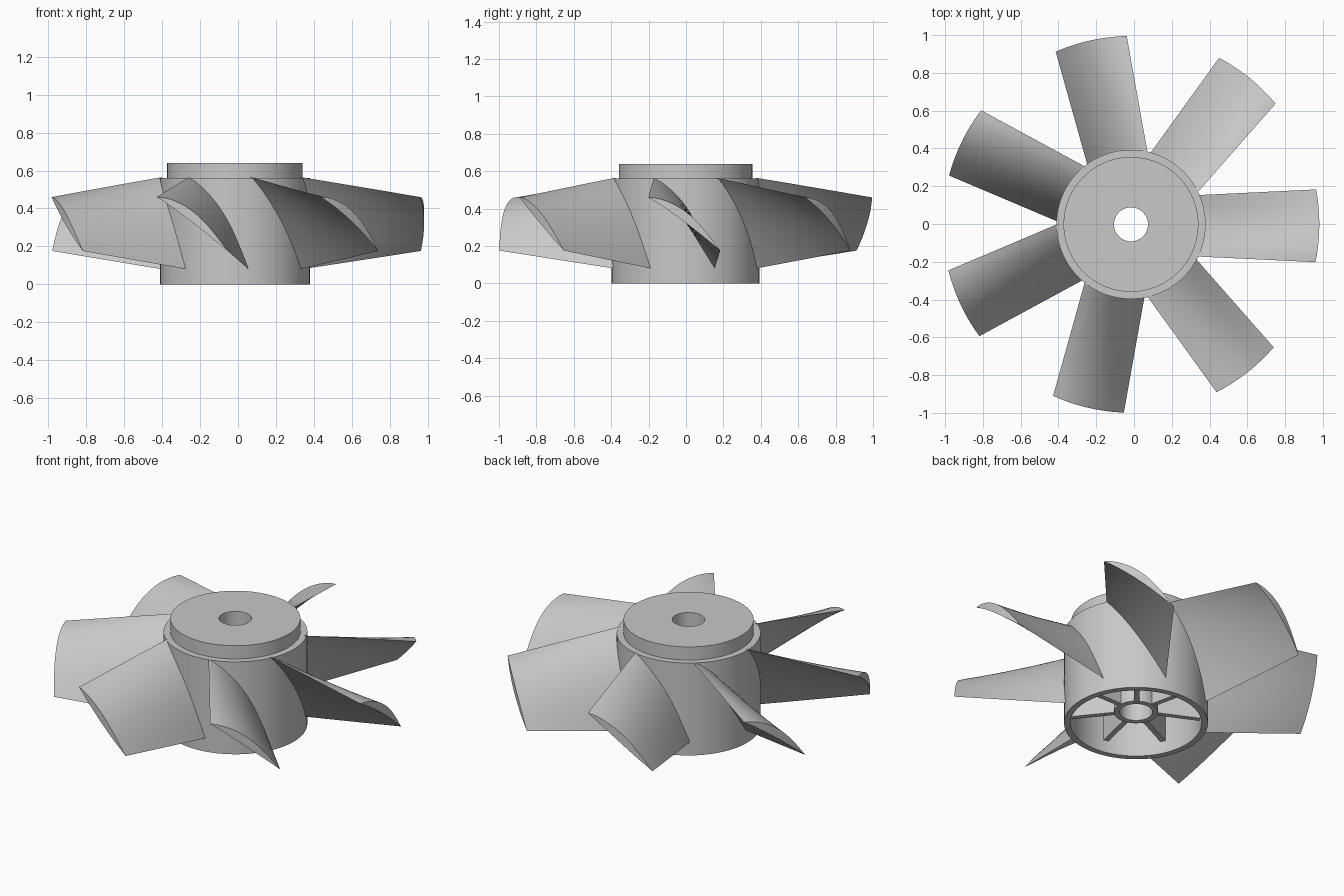
import bpy, bmesh, math
from mathutils import Vector, Matrix

cube = bpy.data.objects.get("Cube")
if cube:
    bpy.data.objects.remove(cube, do_unlink=True)

CENTRE = Vector((-0.016, -0.002, 0))
COUNT = 7

grey = bpy.data.materials.new("plain_grey")
grey.use_nodes = True
COLOUR = (0.58, 0.58, 0.58, 1)
grey.diffuse_color = COLOUR
grey.node_tree.nodes["Principled BSDF"].inputs["Base Color"].default_value = COLOUR


def make_object(name, bm, angle=0.0, smooth=True):
    bmesh.ops.recalc_face_normals(bm, faces=bm.faces)
    mesh = bpy.data.meshes.new(name)
    bm.to_mesh(mesh)
    bm.free()
    mesh.materials.append(grey)
    obj = bpy.data.objects.new(name, mesh)
    bpy.context.collection.objects.link(obj)
    obj.location = CENTRE
    obj.rotation_euler.z = angle
    if smooth:
        bpy.ops.object.select_all(action='DESELECT')
        obj.select_set(True)
        bpy.context.view_layer.objects.active = obj
        bpy.ops.object.shade_smooth_by_angle(angle=math.radians(35))
    return obj


def bridge(bm, a, b):
    n = len(a)
    for i in range(n):
        j = (i + 1) % n
        bm.faces.new((a[i], a[j], b[j], b[i]))


# Hub: lathed shell with shoulder, raised cap, bore and inner boss
def build_hub(segments=96):
    profile = [(0.09, 0.07), (0.122, 0.07), (0.122, 0.53), (0.36, 0.53),
               (0.36, 0), (0.395, 0), (0.395, 0.56), (0.357, 0.56),
               (0.357, 0.64), (0.09, 0.64)]
    bm = bmesh.new()
    rings = []
    for s in range(segments):
        a = math.tau * s / segments
        rings.append([bm.verts.new((r * math.cos(a), r * math.sin(a), z))
                      for r, z in profile])
    for s in range(segments):
        bridge(bm, rings[s], rings[(s + 1) % segments])
    make_object("hub", bm)


# Blade: twisted, cambered section swept outwards, ends wrapped on cylinders
def build_blade(name, angle, stations=10, steps=16):
    root_r, tip_r = 0.385, 0.997
    root_high, root_low = Vector((-0.17, 0.565)), Vector((0.155, 0.08))
    tip_high, tip_low = Vector((-0.2, 0.46)), Vector((0.185, 0.176))
    bm = bmesh.new()
    loops = []
    for s in range(stations + 1):
        f = s / stations
        r = root_r + (tip_r - root_r) * f
        high, low = root_high.lerp(tip_high, f), root_low.lerp(tip_low, f)
        chord = low - high
        normal = Vector((-chord.y, chord.x)).normalized()

        def point(t, bulge):
            p = high + chord * t + normal * bulge * math.sin(math.pi * t ** 0.8)
            return bm.verts.new((math.sqrt(r * r - p.x * p.x), p.x, p.y))

        upper = [point(i / steps, 0.058) for i in range(steps + 1)]
        lower = [point(i / steps, 0.01) for i in range(steps - 1, 0, -1)]
        loops.append(upper + lower)
    for a, b in zip(loops, loops[1:]):
        bridge(bm, a, b)
    # End caps as strips between upper and lower edges
    for loop in (loops[0], loops[-1]):
        n = len(loop)
        for i in range(steps):
            quad = [loop[i], loop[i + 1], loop[(n - i - 1) % n], loop[(n - i) % n]]
            bm.faces.new(list(dict.fromkeys(quad)))
    make_object(name, bm, angle)


# Rib: thin web between boss and hub wall
def build_rib(name, angle):
    inner, outer, bottom, top = 0.115, 0.37, 0.075, 0.54
    bm = bmesh.new()
    place = (Matrix.Translation(((inner + outer) / 2, 0, (bottom + top) / 2))
             @ Matrix.Diagonal((outer - inner, 0.03, top - bottom, 1)))
    bmesh.ops.create_cube(bm, size=1, matrix=place)
    make_object(name, bm, angle, smooth=False)


build_hub()
for k in range(COUNT):
    turn = math.tau * k / COUNT
    build_blade(f"blade_{k + 1}", turn)
    build_rib(f"inner_rib_{k + 1}", turn)
